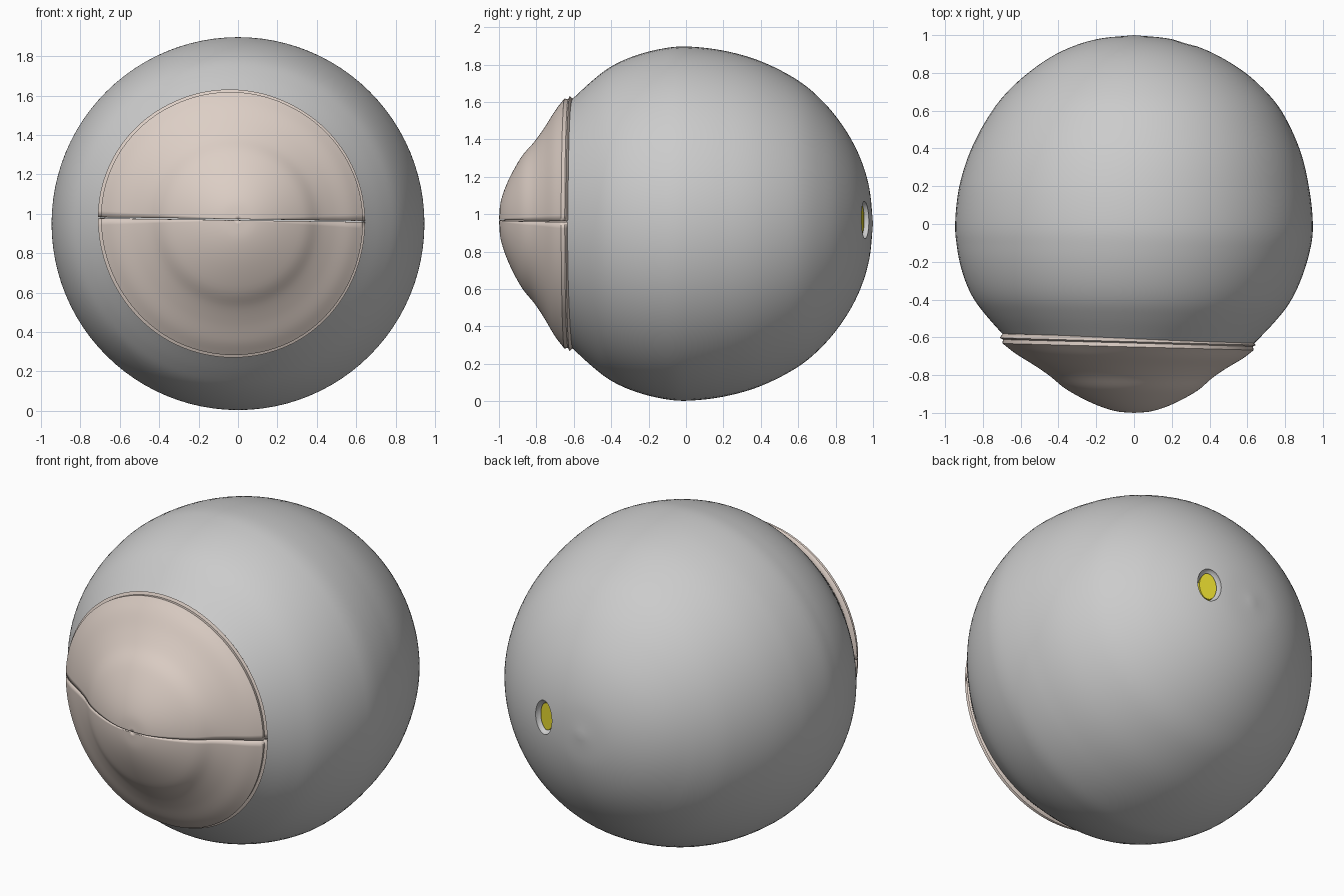
import bpy, bmesh, math
from mathutils import Vector, Matrix

if "Cube" in bpy.data.objects:
    bpy.data.objects.remove(bpy.data.objects["Cube"])

CZ = 0.95  # height of the optical axis


def smooth_profile(pts, n):
    """Catmull-Rom through (y, r) points."""
    p = [Vector(q) for q in pts]
    p = [2 * p[0] - p[1]] + p + [2 * p[-1] - p[-2]]
    out = []
    for i in range(1, len(p) - 2):
        a, b, c, d = p[i - 1:i + 3]
        for k in range(n):
            t = k / n
            out.append(0.5 * (2 * b + (c - a) * t + (2 * a - 5 * b + 4 * c - d) * t * t
                              + (3 * b - a - 3 * c + d) * t ** 3))
    return out + [p[-2]]


def finish(name, bm, material=None):
    bmesh.ops.remove_doubles(bm, verts=bm.verts, dist=1e-5)
    bmesh.ops.recalc_face_normals(bm, faces=bm.faces)
    me = bpy.data.meshes.new(name)
    bm.to_mesh(me)
    bm.free()
    ob = bpy.data.objects.new(name, me)
    bpy.context.collection.objects.link(ob)
    if material:
        me.materials.append(material)
    return ob


def lathe(profile, segs, start=0.0, sweep=math.tau, offset=lambda x, y: (0, 0)):
    """Revolve (y, r) around the eye axis; offset gives a small x and y shift."""
    bm = bmesh.new()
    full = sweep > 6.28
    grid = []
    for y, r in profile:
        row = []
        for j in range(segs if full else segs + 1):
            a = start + sweep * j / segs
            x = r * math.cos(a)
            dx, dy = offset(x, y)
            row.append(bm.verts.new((x + dx, y + dy, CZ + r * math.sin(a))))
        grid.append(row)
    for r0, r1 in zip(grid, grid[1:]):
        m = len(r0)
        for j in range(m if full else m - 1):
            k = (j + 1) % m
            bm.faces.new((r0[j], r0[k], r1[k], r1[j]))
    return bm


def shade(ob, deg=40):
    bpy.ops.object.select_all(action='DESELECT')
    ob.select_set(True)
    bpy.context.view_layer.objects.active = ob
    bpy.ops.object.shade_smooth_by_angle(angle=math.radians(deg))


def mat(name, col):
    m = bpy.data.materials.new(name)
    m.diffuse_color = col
    m.use_nodes = True
    m.node_tree.nodes["Principled BSDF"].inputs["Base Color"].default_value = m.diffuse_color
    return m


beige = mat("cornea_beige", (0.72, 0.62, 0.56, 1))
yellow = mat("nerve_yellow", (0.8, 0.7, 0.03, 1))

# Eyeball body with a closed front
body = [(-0.62, 0.655), (-0.5, 0.765), (-0.4, 0.84), (-0.28, 0.895), (-0.14, 0.933),
        (0, 0.947), (0.2, 0.925), (0.4, 0.868), (0.6, 0.765), (0.74, 0.645),
        (0.85, 0.505), (0.93, 0.355), (0.98, 0.19), (1.0, 0.0)]


def body_shift(x, y):
    s = max(0, min(1, (-y - 0.1) / 0.5))
    b = max(0, min(1, (y - 0.2) / 0.4)) * max(0, min(1, (1.0 - y) / 0.2))
    return (-0.025 * s + 0.015 * b, -0.03 * x * s)


sclera = finish("eyeball", lathe([(-0.62, 0.0)] + smooth_profile(body, 6), 96,
                                 offset=body_shift))

# Nerve opening at the back: oval dent cut into the body
place = (Matrix.Translation((0.27, 0.958, 0.97))
         @ Matrix.Rotation(math.radians(-16), 4, 'Z'))
bm = bmesh.new()
bmesh.ops.create_uvsphere(bm, u_segments=32, v_segments=16, radius=1)
bm.transform(place @ Matrix.Diagonal((0.07, 0.06, 0.1, 1)))
cutter = finish("nerve_cutter", bm)
cutter.hide_render = True
mod = sclera.modifiers.new("opening", 'BOOLEAN')
mod.object = cutter
mod.operation = 'DIFFERENCE'
mod.solver = 'EXACT'
bpy.context.view_layer.objects.active = sclera
bpy.ops.object.modifier_apply(modifier=mod.name)
bpy.data.objects.remove(cutter)
shade(sclera)

# Optic nerve: oval plug inside the opening
bm = bmesh.new()
bmesh.ops.create_cone(bm, cap_ends=True, segments=32, radius1=1, radius2=1, depth=1)
bm.transform(place @ Matrix.Translation((0, -0.045, 0))
             @ Matrix.Diagonal((0.05, 0.05, 0.08, 1))
             @ Matrix.Rotation(math.pi / 2, 4, 'X'))
shade(finish("optic_nerve", bm, yellow))

# Cornea: upper and lower half shells meeting at a thin seam
dome = [(-1.0, 0.0), (-0.99, 0.1), (-0.95, 0.215), (-0.88, 0.345), (-0.81, 0.43),
        (-0.755, 0.51), (-0.70, 0.6), (-0.65, 0.665)]
rim = [(-0.63, 0.662), (-0.622, 0.678), (-0.6, 0.66)]


def cornea_shift(x, y):
    s = (1.0 + y) / 0.4
    return (-0.035 * s, -0.03 * x * s)


gap = 0.003
for name, start, sign in (("cornea_upper", 0, 1), ("cornea_lower", math.pi, -1)):
    bm = lathe(smooth_profile(dome, 5) + rim, 64, start, math.pi, cornea_shift)
    for v in bm.verts:
        v.co.z += 0.02 * (1 - min(1, abs(v.co.z - CZ) / 0.6)) + sign * gap - 0.014 * v.co.x
    half = finish(name, bm, beige)
    # make sure the shell faces outwards before thickening inwards
    me = half.data
    if sum(p.normal.y * p.area for p in me.polygons) > 0:
        me.flip_normals()
    sol = half.modifiers.new("shell", 'SOLIDIFY')
    sol.thickness = 0.02
    sol.offset = -1
    shade(half)
